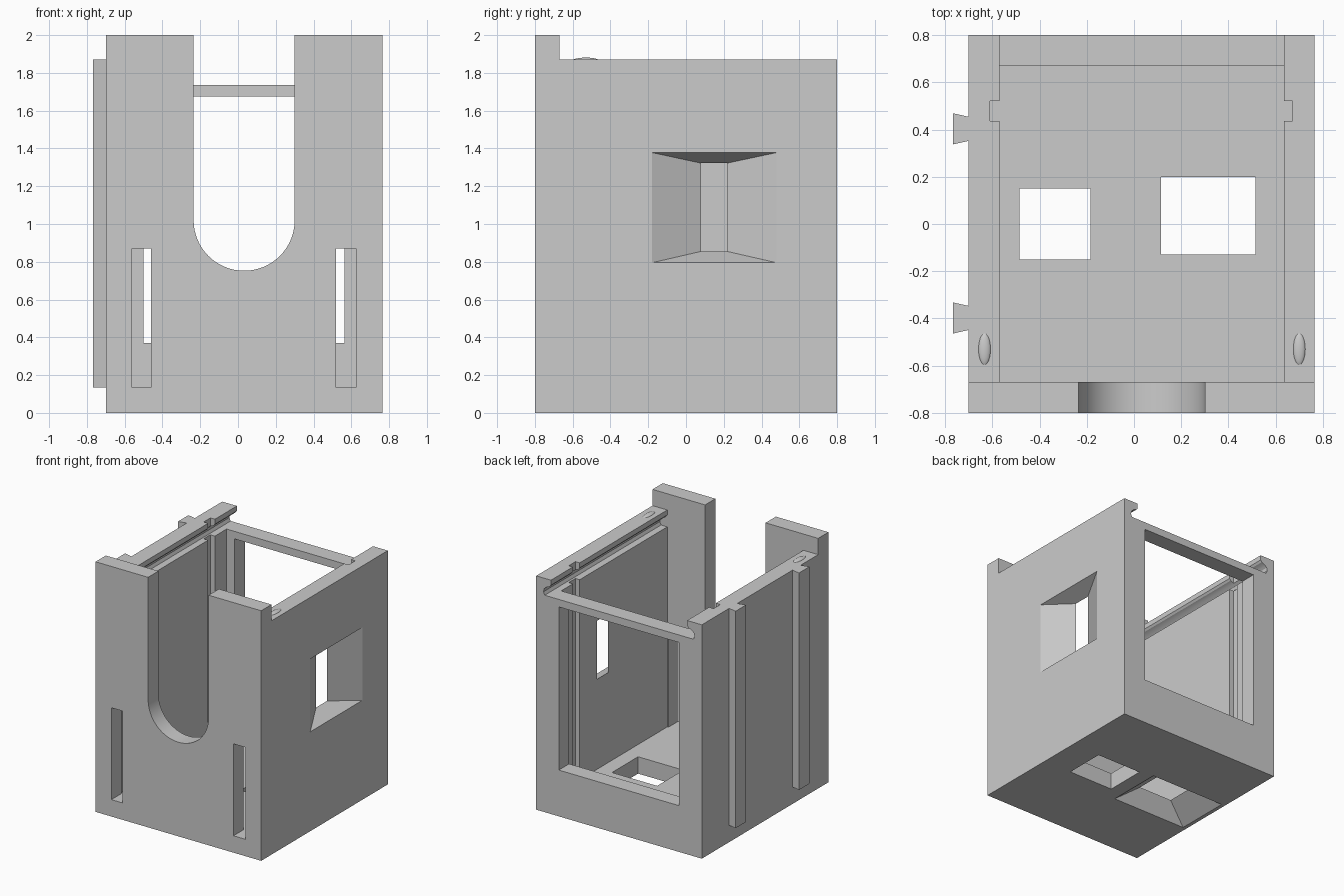
import bpy, bmesh, math
from mathutils import Vector

if "Cube" in bpy.data.objects:
    bpy.data.objects.remove(bpy.data.objects["Cube"])

grey = bpy.data.materials.new("plain grey")
grey.diffuse_color = (0.6, 0.6, 0.6, 1)
grey.use_nodes = True
grey.node_tree.nodes["Principled BSDF"].inputs["Base Color"].default_value = grey.diffuse_color


def loft(name, loop_a, loop_b):
    """Closed solid between two matching loops of 3D points."""
    bm = bmesh.new()
    a = [bm.verts.new(p) for p in loop_a]
    b = [bm.verts.new(p) for p in loop_b]
    n = len(a)
    bm.faces.new(a)
    bm.faces.new(b[::-1])
    for i in range(n):
        j = (i + 1) % n
        bm.faces.new((a[j], a[i], b[i], b[j]))
    bmesh.ops.recalc_face_normals(bm, faces=bm.faces)
    me = bpy.data.meshes.new(name)
    bm.to_mesh(me)
    bm.free()
    me.materials.append(grey)
    ob = bpy.data.objects.new(name, me)
    bpy.context.collection.objects.link(ob)
    return ob


def place(pts, axis, d):
    """Put 2D points on the plane at distance d along an axis."""
    if axis == 'X':
        return [(d, u, v) for u, v in pts]
    if axis == 'Y':
        return [(u, d, v) for u, v in pts]
    return [(u, v, d) for u, v in pts]


def prism(name, pts, axis, lo, hi):
    return loft(name, place(pts, axis, lo), place(pts, axis, hi))


def rect(u0, u1, v0, v1):
    return [(u0, v0), (u1, v0), (u1, v1), (u0, v1)]


def flare(name, inner, outer, axis, d_in, d_out):
    """Tapered cutter, extended a little past both planes."""
    a = [Vector(p) for p in place(inner, axis, d_in)]
    b = [Vector(p) for p in place(outer, axis, d_out)]
    return loft(name, [p.lerp(q, -0.08) for p, q in zip(a, b)],
                [p.lerp(q, 1.08) for p, q in zip(a, b)])


def combine(ob, tool, op):
    mod = ob.modifiers.new(op, 'BOOLEAN')
    mod.operation = op
    mod.solver = 'EXACT'
    mod.object = tool
    bpy.context.view_layer.objects.active = ob
    bpy.ops.object.modifier_apply(modifier=mod.name)
    bpy.data.objects.remove(tool)


X0, X1 = -0.70, 0.765      # outer sides
I0, I1 = -0.57, 0.635      # inner sides
FLOOR = 0.135

# Housing block with a taller front wall
housing = prism("housing", [(-0.8, 0), (0.8, 0), (0.8, 1.87), (-0.67, 1.87),
                            (-0.67, 2), (-0.8, 2)], 'X', X0, X1)

cutters = [
    # main cavity and rear opening
    prism("cavity", rect(I0, I1, -0.67, 0.67), 'Z', FLOOR, 2.1),
    prism("rear_opening", rect(-0.50, 0.565, 0.37, 1.675), 'Y', 0.6, 0.9),
    # vertical panel slots in the side walls
    prism("panel_slot", rect(-0.61, 0.672, 0.437, 0.522), 'Z', FLOOR, 2.1),
]

# Sliding lid channel with rounded grooves, open at the back
groove = [(0.055, 1.735), (0.066, 1.76), (0.06, 1.785), (0.04, 1.803),
          (0.012, 1.815), (0, 1.83), (0, 2.1)]
channel = ([(I1 + d, z) for d, z in groove]
           + [(I0 - d, z) for d, z in reversed(groove)])
cutters.append(prism("lid_channel", channel, 'Y', -0.67, 0.9))

# U-shaped front opening
cx, cz, r = 0.0325, 1.02, 0.2675
u_shape = [(cx + r * math.cos(t), cz + r * math.sin(t))
           for t in (math.pi + math.pi * i / 32 for i in range(33))]
u_shape += [(cx + r, 2.1), (cx - r, 2.1)]
cutters.append(prism("front_opening", u_shape, 'Y', -0.9, -0.6))

# Narrow front slots
for x0, x1 in ((-0.56, -0.46), (0.52, 0.625)):
    cutters.append(prism("front_slot", rect(x0, x1, FLOOR, 0.87), 'Y', -0.9, -0.6))

# Floor holes, one straight and one flared, and the flared side window
cutters += [
    prism("floor_hole", rect(0.115, 0.515, -0.13, 0.2), 'Z', -0.1, 0.2),
    flare("flared_floor_hole", rect(-0.485, -0.185, -0.15, 0.15),
          rect(-0.67, 0.0, -0.225, 0.225), 'Z', FLOOR, 0),
    flare("side_window", rect(0.08, 0.217, 0.855, 1.322),
          rect(-0.18, 0.48, 0.795, 1.378), 'X', I1, X1),
]
for c in cutters:
    combine(housing, c, 'DIFFERENCE')

# Dovetail rails on the left side
for y in (-0.398, 0.403):
    pts = [(X0 + 0.01, y - 0.047), (X0, y - 0.051), (-0.767, y - 0.066),
           (-0.767, y + 0.066), (X0, y + 0.051), (X0 + 0.01, y + 0.047)]
    combine(housing, prism("dovetail_rail", pts, 'Z', FLOOR, 1.87), 'UNION')

bpy.ops.object.select_all(action='DESELECT')
housing.select_set(True)
bpy.context.view_layer.objects.active = housing
bpy.ops.object.shade_smooth_by_angle(angle=math.radians(25))

# Low detent bumps on top of the side walls
for x in (-0.633, 0.70):
    bpy.ops.mesh.primitive_uv_sphere_add(segments=24, ring_count=12, radius=1,
                                         location=(x, -0.53, 1.865))
    bump = bpy.context.object
    bump.name = "detent_bump"
    bump.scale = (0.027, 0.07, 0.016)
    bump.data.materials.append(grey)
    bpy.ops.object.shade_smooth()
